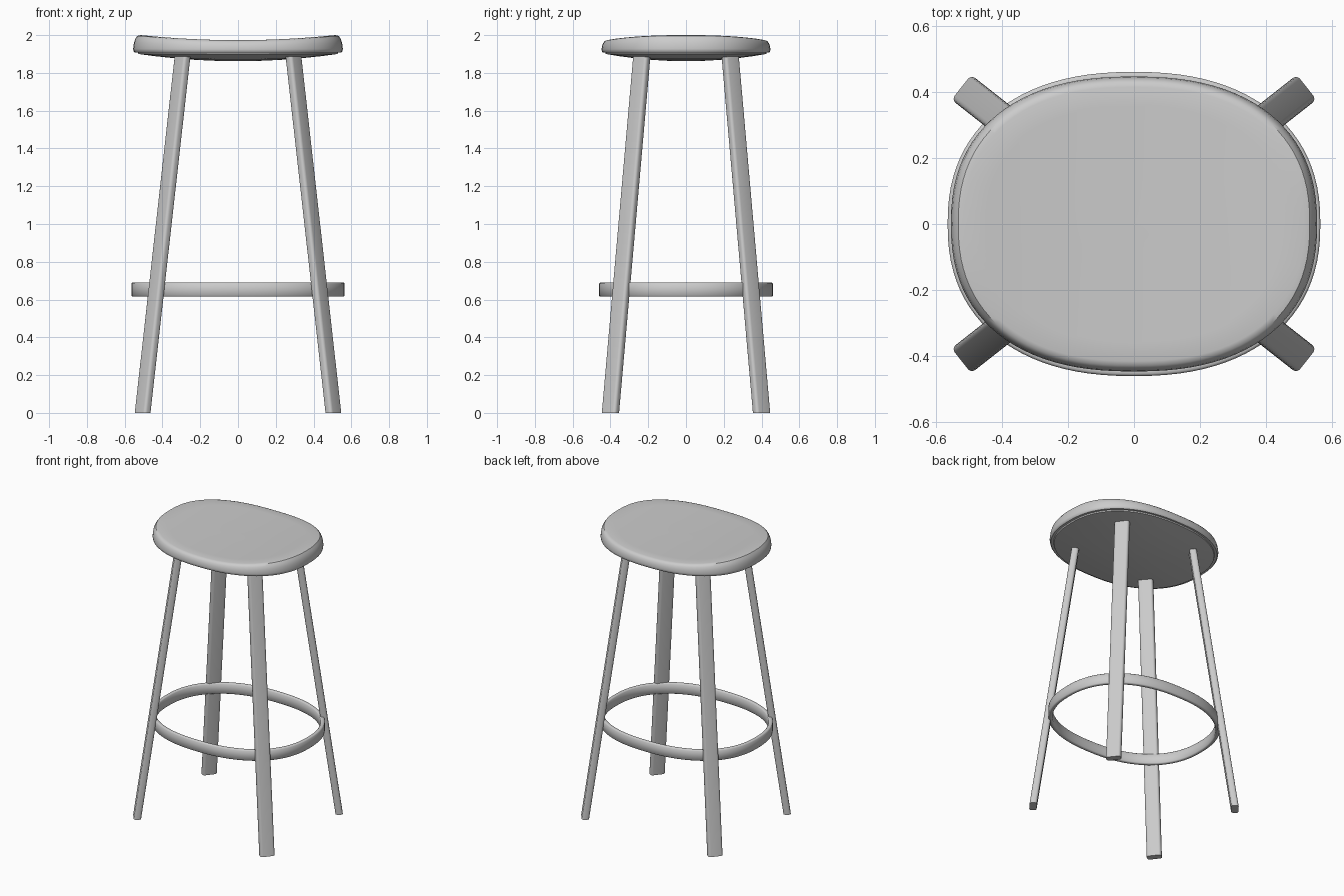
import bpy, bmesh, math
from mathutils import Vector

cube = bpy.data.objects.get("Cube")
if cube:
    bpy.data.objects.remove(cube, do_unlink=True)

GREY = (0.6, 0.6, 0.6, 1.0)
grey = bpy.data.materials.new("grey")
grey.use_nodes = True
grey.diffuse_color = GREY
grey.node_tree.nodes["Principled BSDF"].inputs["Base Color"].default_value = GREY


def oval(a, b, power, count):
    """Points around a slightly squared ellipse."""
    points = []
    for i in range(count):
        t = 2 * math.pi * i / count
        c, s = math.cos(t), math.sin(t)
        points.append(Vector((a * math.copysign(abs(c) ** (2 / power), c),
                              b * math.copysign(abs(s) ** (2 / power), s), 0)))
    return points


def loft(name, rings, closed=False, angle=40):
    """Skin a list of equal point loops; cap the ends unless closed."""
    bm = bmesh.new()
    loops = [[bm.verts.new(p) for p in ring] for ring in rings]
    n = len(loops[0])
    pairs = list(zip(loops, loops[1:]))
    if closed:
        pairs.append((loops[-1], loops[0]))
    for low, high in pairs:
        for i in range(n):
            j = (i + 1) % n
            bm.faces.new((low[i], low[j], high[j], high[i]))
    if not closed:
        bm.faces.new(loops[0][::-1])
        bm.faces.new(loops[-1])
    bmesh.ops.recalc_face_normals(bm, faces=bm.faces)
    mesh = bpy.data.meshes.new(name)
    bm.to_mesh(mesh)
    bm.free()
    mesh.materials.append(grey)
    obj = bpy.data.objects.new(name, mesh)
    bpy.context.collection.objects.link(obj)
    bpy.ops.object.select_all(action="DESELECT")
    obj.select_set(True)
    bpy.context.view_layer.objects.active = obj
    bpy.ops.object.shade_smooth_by_angle(angle=math.radians(angle))
    return obj


# Seat: bowed underside, rounded rim, top curving up towards the two ends
outline = oval(0.555, 0.447, 2.35, 96)
# (scale, height, share of the upward curve)
profile = [(s, 1.862 + 0.038 * (s / 0.95) ** 2, 0)
           for s in (0.02, 0.2, 0.4, 0.6, 0.8, 0.95)]
profile += [(0.955, 1.908, 0), (0.985, 1.908, 0), (0.996, 1.914, 0),
            (1.0, 1.925, 0.1), (0.993, 1.945, 0.5), (0.98, 1.959, 0.8),
            (0.96, 1.969, 1), (0.93, 1.973, 1)]
profile += [(s, 1.973, 1) for s in (0.8, 0.65, 0.5, 0.35, 0.2, 0.02)]
seat = []
for s, z, share in profile:
    seat.append([Vector((p.x * s, p.y * s,
                         z + share * 0.027 * min(1, (p.x * s / 0.515) ** 2)))
                 for p in outline])
loft("seat", seat)

# Footrest ring: flat band with softened edges
WIDTH, LOW, HIGH, SOFT = 0.026, 0.615, 0.69, 0.006
section = [(SOFT, LOW), (0, LOW + SOFT), (0, HIGH - SOFT), (SOFT, HIGH),
           (WIDTH - SOFT, HIGH), (WIDTH, HIGH - SOFT),
           (WIDTH, LOW + SOFT), (WIDTH - SOFT, LOW)]
band = []
for inset, z in section:
    band.append([p + Vector((0, 0, z))
                 for p in oval(0.565 - inset, 0.461 - inset, 2.3, 96)])
loft("footrest_ring", band, closed=True, angle=50)


# Legs: flat rounded bars, broad face outwards, splayed from the seat
def leg_section(thick, wide, radius):
    points = []
    for k, (sx, sy) in enumerate(((1, 1), (-1, 1), (-1, -1), (1, -1))):
        for step in range(5):
            t = math.pi / 2 * (k + step / 4)
            points.append((sx * (thick / 2 - radius) + radius * math.cos(t),
                           sy * (wide / 2 - radius) + radius * math.sin(t)))
    return points


bar = leg_section(0.047, 0.096, 0.016)
for side, sx in (("left", 1), ("right", -1)):
    for end, sy in (("front", -1), ("back", 1)):
        rings = []
        for x, y, z in ((0.505, 0.4, 0), (0.29, 0.231, 1.92)):
            centre = Vector((sx * x, sy * y, z))
            out = Vector((sx * x, sy * y, 0)).normalized()
            across = Vector((-out.y, out.x, 0))
            rings.append([centre + out * u + across * v for u, v in bar])
        loft(f"{end}_{side}_leg", rings)
